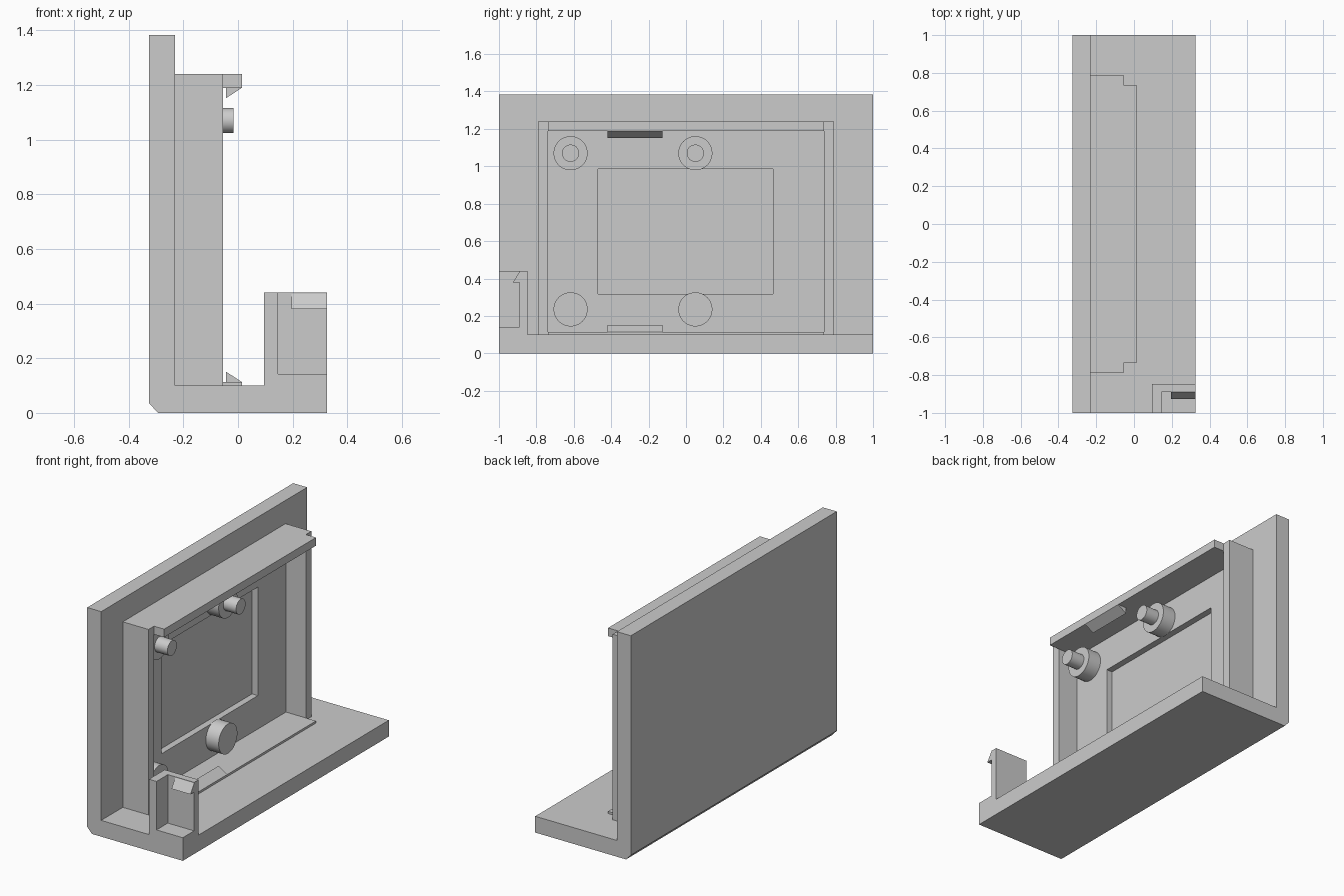
import bpy
import bmesh
from mathutils import Matrix, Vector

old = bpy.data.objects.get("Cube")
if old:
    bpy.data.objects.remove(old, do_unlink=True)

grey = bpy.data.materials.new("light grey plastic")
grey.use_nodes = True
colour = (0.6, 0.6, 0.6, 1)
grey.diffuse_color = colour
grey.node_tree.nodes["Principled BSDF"].inputs["Base Color"].default_value = colour


def finish(name, bm):
    bmesh.ops.recalc_face_normals(bm, faces=bm.faces)
    mesh = bpy.data.meshes.new(name)
    bm.to_mesh(mesh)
    bm.free()
    mesh.materials.append(grey)
    obj = bpy.data.objects.new(name, mesh)
    bpy.context.collection.objects.link(obj)
    return obj


def prism(name, profile, axis, lo, hi):
    """Extrude a (x, z) profile along y, or a (y, z) profile along x."""
    def place(p, d):
        return (p[0], d, p[1]) if axis == "y" else (d, p[0], p[1])
    bm = bmesh.new()
    face = bm.faces.new([bm.verts.new(place(p, lo)) for p in profile])
    ext = bmesh.ops.extrude_face_region(bm, geom=[face])
    verts = [v for v in ext["geom"] if isinstance(v, bmesh.types.BMVert)]
    shift = Vector(place((0, 0), hi - lo))
    bmesh.ops.translate(bm, verts=verts, vec=shift)
    return finish(name, bm)


def box(name, x, y, z):
    rect = [(x[0], z[0]), (x[1], z[0]), (x[1], z[1]), (x[0], z[1])]
    return prism(name, rect, "y", *y)


def cylinder(name, x, y, z, radius):
    bm = bmesh.new()
    turn = Matrix.Rotation(1.5707963, 4, "Y")
    move = Matrix.Translation(((x[0] + x[1]) / 2, y, z))
    bmesh.ops.create_cone(bm, cap_ends=True, segments=48, radius1=radius,
                          radius2=radius, depth=x[1] - x[0], matrix=move @ turn)
    obj = finish(name, bm)
    bpy.ops.object.select_all(action="DESELECT")
    obj.select_set(True)
    bpy.context.view_layer.objects.active = obj
    bpy.ops.object.shade_smooth_by_angle()


def cut(obj, cutter):
    cutter.hide_render = True
    mod = obj.modifiers.new("cut", "BOOLEAN")
    mod.operation = "DIFFERENCE"
    mod.solver = "EXACT"
    mod.object = cutter
    bpy.context.view_layer.objects.active = obj
    bpy.ops.object.modifier_apply(modifier=mod.name)
    bpy.data.objects.remove(cutter, do_unlink=True)


# L-shaped bracket: upright plate and foot, with a chamfered heel
BACK, FRONT, FLOOR, TOP = -0.23, 0.325, 0.1, 1.24
prism("bracket", [(-0.325, 0.035), (-0.293, 0), (FRONT, 0), (FRONT, FLOOR),
                  (BACK, FLOOR), (BACK, 1.383), (-0.325, 1.383)], "y", -1, 1)

# Tray with top and bottom lips, and a window cut through its floor
INNER, LIP, BED = 0.737, 0.014, -0.19
tray = prism("tray", [(BACK, FLOOR), (LIP, FLOOR), (LIP, 0.113), (BED, 0.113),
                      (BED, 1.19), (LIP, 1.19), (LIP, TOP), (BACK, TOP)],
             "y", -INNER, INNER)
cut(tray, box("window_cutter", (-0.26, -0.15), (-0.47, 0.465), (0.318, 0.985)))

# Tray side walls
for side, y in (("right", (-0.79, -INNER)), ("left", (INNER, 0.79))):
    box(side + "_tray_wall", (BACK, -0.055), y, (FLOOR, TOP))

# Snap catches on the two lips
for place, base, tip in (("upper", 1.19, 1.152), ("lower", 0.113, 0.151)):
    prism(place + "_catch", [(-0.044, base), (LIP, base), (-0.044, tip)],
          "y", -0.42, -0.125)

# Mounting bosses, the upper pair carrying locating pins
for side, y in (("right", -0.617), ("left", 0.05)):
    for level, z in (("lower", 0.235), ("upper", 1.07)):
        cylinder(f"{level}_{side}_boss", (BED, -0.103), y, z, 0.091)
    cylinder(side + "_pin", (-0.103, -0.016), y, 1.07, 0.046)

# Corner holder on the foot, with an open pocket and a hook
holder = box("corner_holder", (0.095, FRONT), (-1, -0.847), (FLOOR, 0.44))
cut(holder, box("pocket_cutter", (0.146, 0.4), (-1.1, -0.89), (0.142, 0.5)))
prism("holder_hook", [(-0.89, 0.435), (-0.926, 0.38), (-0.89, 0.38)],
      "x", 0.196, FRONT)
